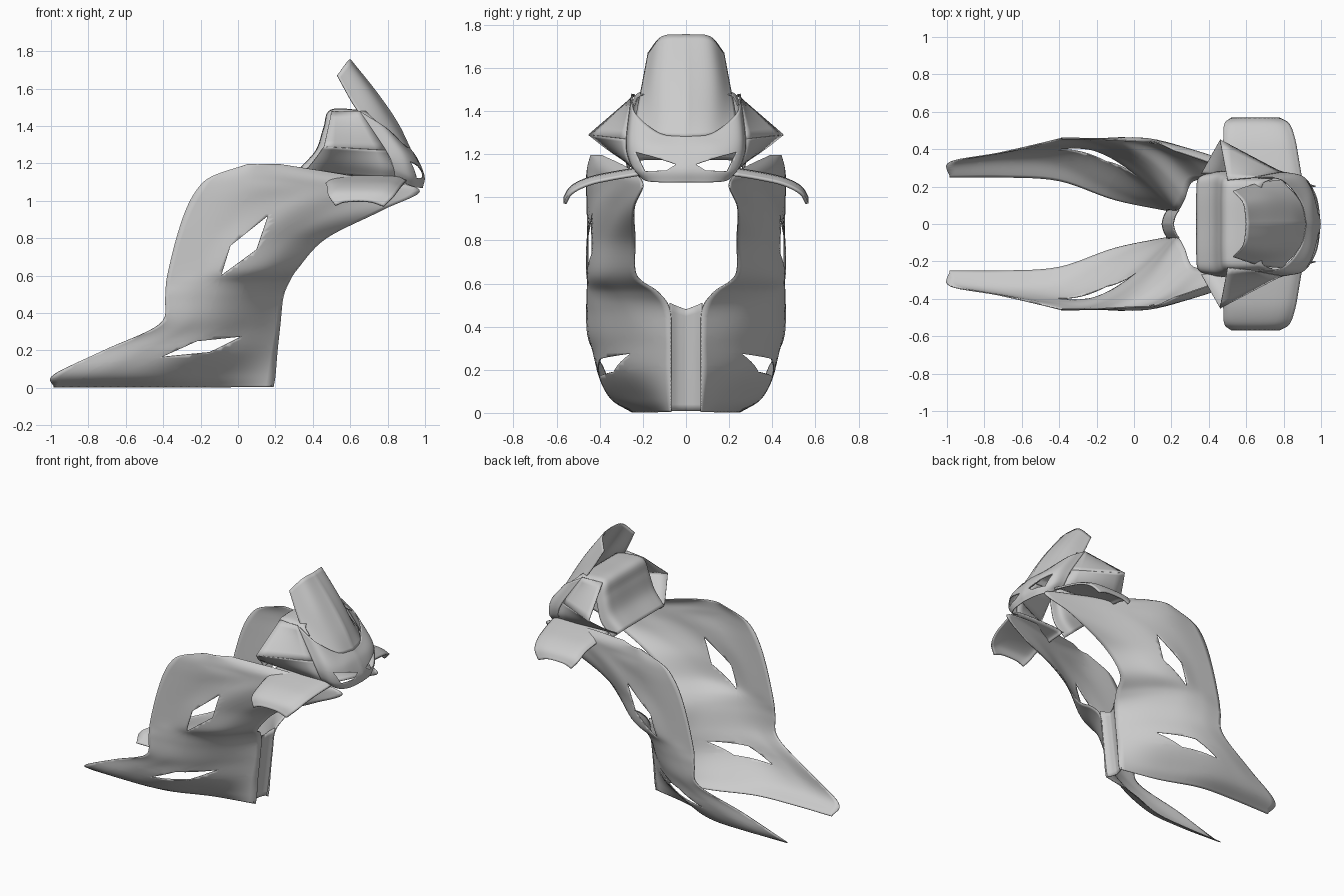
import bpy, bmesh
from mathutils import Vector

cube = bpy.data.objects.get("Cube")
if cube:
    bpy.data.objects.remove(cube, do_unlink=True)

grey = bpy.data.materials.new("light grey plastic")
grey.use_nodes = True
grey.diffuse_color = (0.6, 0.6, 0.6, 1)
grey.node_tree.nodes["Principled BSDF"].inputs["Base Color"].default_value = grey.diffuse_color


def smooth_path(points, steps):
    """Sample a Catmull-Rom curve that passes through the points."""
    pts = [Vector(p) for p in points]
    if len(pts) == 2:
        return [pts[0].lerp(pts[1], i / steps) for i in range(steps + 1)]
    padded = [2 * pts[0] - pts[1]] + pts + [2 * pts[-1] - pts[-2]]
    result = []
    for k in range(len(pts) - 1):
        a, b, c, d = padded[k:k + 4]
        for i in range(steps):
            t = i / steps
            result.append(0.5 * (2 * b + (c - a) * t + (2 * a - 5 * b + 4 * c - d) * t ** 2
                                 + (3 * b - a - 3 * c + d) * t ** 3))
    return result + [pts[-1]]


def loft(rows, steps):
    """Make a smooth open sheet through rows of control points."""
    across = [smooth_path(row, steps) for row in rows]
    along = [smooth_path(column, steps) for column in zip(*across)]
    bm = bmesh.new()
    grid = [[bm.verts.new(p) for p in line] for line in along]
    for left, right in zip(grid, grid[1:]):
        for i in range(len(left) - 1):
            bm.faces.new((left[i], left[i + 1], right[i + 1], right[i]))
    return bm


def cut_opening(bm, outline, u, v):
    """Cut a convex opening, drawn on axes u and v, through the sheet."""
    sides = []
    middle = sum((Vector(p) for p in outline), Vector((0, 0))) / len(outline)
    for p, q in zip(outline, outline[1:] + outline[:1]):
        normal, origin = Vector(), Vector()
        normal[u], normal[v] = q[1] - p[1], p[0] - q[0]
        origin[u], origin[v] = p
        centre = Vector()
        centre[u], centre[v] = middle
        if normal.dot(centre - origin) > 0:
            normal.negate()
        sides.append((origin, normal.normalized()))
        bmesh.ops.bisect_plane(bm, geom=bm.verts[:] + bm.edges[:] + bm.faces[:],
                               plane_co=origin, plane_no=normal, dist=0.0001)
    inside = [f for f in bm.faces
              if all(n.dot(f.calc_center_median() - o) < 0 for o, n in sides)]
    bmesh.ops.delete(bm, geom=inside, context="FACES")


def finish(name, bm, thickness=0.006):
    """Turn the half sheet into a mirrored, thin, smooth part."""
    bmesh.ops.remove_doubles(bm, verts=bm.verts[:], dist=0.0002)
    bmesh.ops.recalc_face_normals(bm, faces=bm.faces[:])
    mesh = bpy.data.meshes.new(name)
    bm.to_mesh(mesh)
    bm.free()
    mesh.materials.append(grey)
    part = bpy.data.objects.new(name, mesh)
    bpy.context.collection.objects.link(part)
    bpy.ops.object.select_all(action="DESELECT")
    part.select_set(True)
    bpy.context.view_layer.objects.active = part
    bpy.ops.object.shade_smooth_by_angle(angle=0.7)
    mirror = part.modifiers.new("mirror", "MIRROR")
    mirror.use_axis = (False, True, False)
    mirror.merge_threshold = 0.002
    shell = part.modifiers.new("shell", "SOLIDIFY")
    shell.thickness = thickness
    shell.offset = 0


# Side fairing: height, rear x, front x, then widths from rear to front
levels = [
    (0.005, -.985, .19, (.25, .25, .23, .13, .07)),
    (.07, -.985, .2, (.33, .35, .33, .19, .07)),
    (.2, -.72, .21, (.38, .41, .39, .26, .07)),
    (.34, -.42, .225, (.45, .435, .37, .24, .07)),
    (.48, -.39, .24, (.46, .45, .4, .28, .075)),
    (.56, -.385, .27, (.455, .455, .42, .32, .13)),
    (.64, -.37, .32, (.455, .455, .455, .39, .23)),
    (.8, -.33, .47, (.455, .455, .45, .365, .235)),
    (.95, -.28, .77, (.455, .455, .415, .315, .24)),
    (1.06, -.22, .97, (.455, .455, .375, .28, .2)),
    (1.13, -.14, .62, (.45, .455, .415, .35, .26)),
    (1.195, .05, .22, (.44, .44, .43, .41, .39)),
]
rows = [[(rear + (front - rear) * i / 4, y, z) for i, y in enumerate(widths)]
        for z, rear, front, widths in levels]
side = loft(rows, 7)
cut_opening(side, [(-.09, .6), (-.04, .76), (.16, .92), (.1, .74)], 0, 2)
cut_opening(side, [(-.41, .165), (-.22, .25), (.02, .275), (-.15, .19)], 0, 2)
finish("side_fairing", side)

# Narrow recessed strip joining the two sides at the front
strip = [[(x - .03, 0, low), (x - .02, .04, low + lift), (x, .075, low + 2 * lift)]
         for x, low, lift in ((.18, .01, 0), (.2, .16, 0), (.22, .32, 0), (.24, .48, .015))]
finish("front_strip", loft(strip, 5))

# Curved windscreen
screen = [
    [(.6, 0, 1.755), (.585, .11, 1.745), (.53, .175, 1.67)],
    [(.74, 0, 1.58), (.71, .13, 1.565), (.62, .205, 1.51)],
    [(.85, 0, 1.42), (.81, .13, 1.41), (.7, .225, 1.41)],
    [(.92, 0, 1.28), (.89, .12, 1.29), (.79, .235, 1.32)],
]
finish("windscreen", loft(screen, 8))

# Nose mask with two lamp openings
crease_front, wing_tip = (.79, .275, 1.27), (.46, .45, 1.29)
mask = [
    [(.985, 0, 1.07), (.97, .12, 1.07), (.925, .19, 1.08), (.84, .235, 1.12)],
    [(.995, 0, 1.13), (.975, .14, 1.13), (.92, .235, 1.14), (.83, .265, 1.18)],
    [(.96, 0, 1.22), (.945, .15, 1.225), (.89, .25, 1.245), crease_front],
    [(.915, 0, 1.285), (.89, .12, 1.295), (.79, .235, 1.39), (.65, .25, 1.48)],
]
nose = loft(mask, 8)
cut_opening(nose, [(.04, 1.155), (.09, 1.125), (.19, 1.12), (.235, 1.215), (.13, 1.18)], 1, 2)
finish("nose_mask", nose)

# Cheek panels, folded along a crease that runs out to a pointed corner
upper_cheek = [[mask[3][3], crease_front], [(.5, .235, 1.475), wing_tip]]
lower_cheek = [[crease_front, mask[1][3], mask[0][3]],
               [wing_tip, (.41, .36, 1.22), (.36, .27, 1.16)]]
finish("upper_cheek", loft(upper_cheek, 6))
finish("lower_cheek", loft(lower_cheek, 6))

# Rear cowl behind the windscreen
cowl = [[(x, 0, z), (x, half * .6, z), (x + .01, half * .9, z - .01), (x + .06, half, z - .055)]
        for x, z, half in ((.68, 1.48, .24), (.5, 1.485, .25), (.46, 1.39, .27),
                           (.42, 1.27, .28), (.335, 1.175, .27))]
finish("rear_cowl", loft(cowl, 6))

# Drooping hand guards
guard = [[(rear, y, z - .02), (rear + .06, y, z), (front - .08, y, z), (front, y, z - .025)]
         for y, z, rear, front in ((.22, 1.13, .46, .9), (.34, 1.11, .47, .88), (.45, 1.085, .48, .86),
                                   (.53, 1.045, .485, .83), (.562, .995, .52, .78))]
finish("hand_guard", loft(guard, 5), 0.014)
